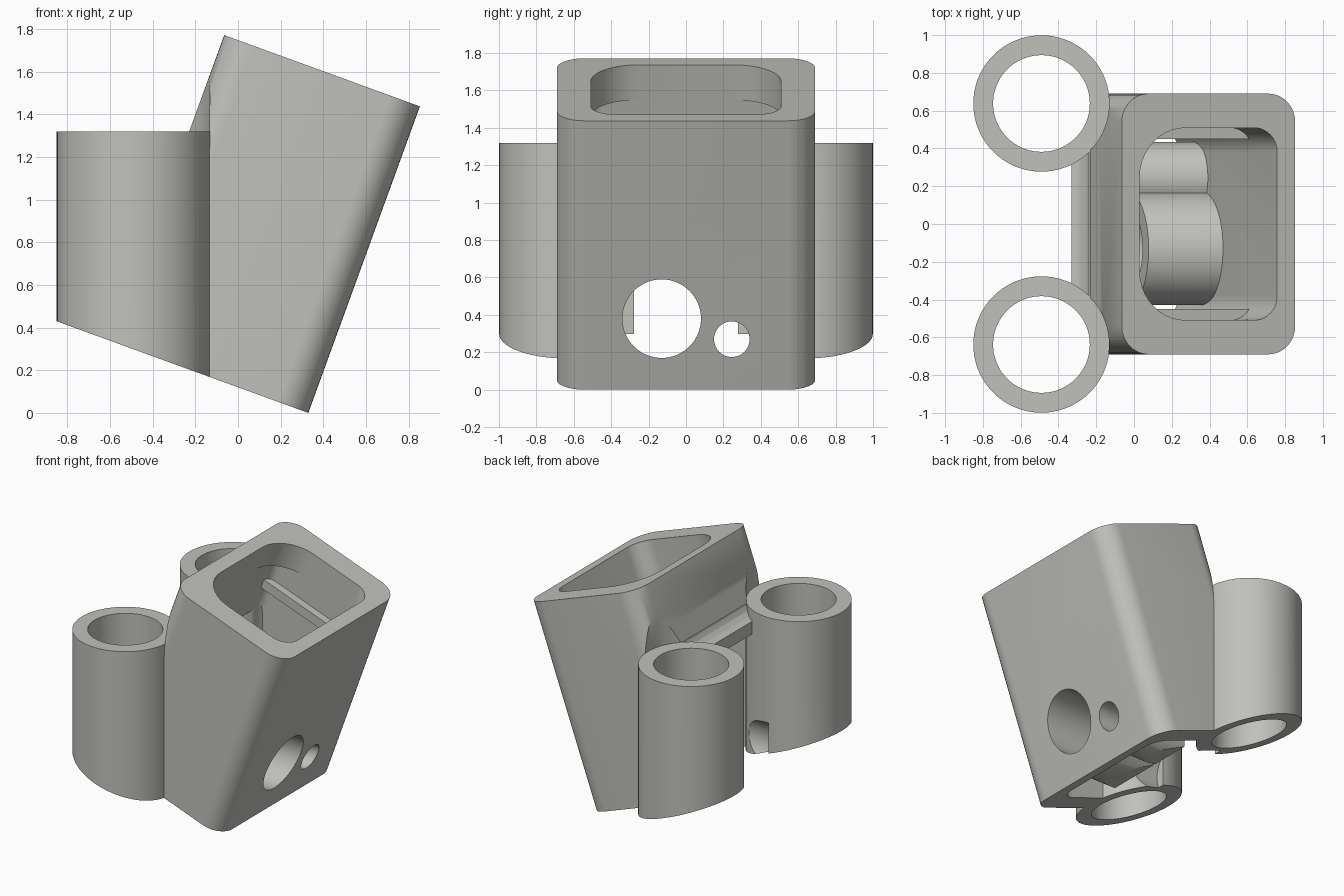
import bpy, bmesh, math
from mathutils import Matrix

if "Cube" in bpy.data.objects:
    bpy.data.objects.remove(bpy.data.objects["Cube"])

TILT = Matrix.Translation((0.33, 0, 0)) @ Matrix.Rotation(math.radians(20), 4, 'Y')

grey = bpy.data.materials.new("warm_grey")
grey.diffuse_color = (0.53, 0.53, 0.50, 1)
grey.use_nodes = True
grey.node_tree.nodes["Principled BSDF"].inputs["Base Color"].default_value = grey.diffuse_color


def prism(name, pts, z0, z1, matrix=Matrix()):
    """Extrude a counter-clockwise outline from z0 to z1."""
    bm = bmesh.new()
    low = [bm.verts.new((x, y, z0)) for x, y in pts]
    high = [bm.verts.new((x, y, z1)) for x, y in pts]
    n = len(pts)
    bm.faces.new(low[::-1])
    bm.faces.new(high)
    for i in range(n):
        j = (i + 1) % n
        bm.faces.new((low[i], low[j], high[j], high[i]))
    bmesh.ops.transform(bm, matrix=matrix, verts=bm.verts)
    bmesh.ops.recalc_face_normals(bm, faces=bm.faces)
    mesh = bpy.data.meshes.new(name)
    bm.to_mesh(mesh)
    bm.free()
    mesh.materials.append(grey)
    ob = bpy.data.objects.new(name, mesh)
    bpy.context.collection.objects.link(ob)
    return ob


def rounded(x0, x1, h, r_left, r_right, seg=10):
    """Rectangle x0..x1 by -h..h with its own corner radius on each side."""
    pts = []
    for cx, cy, r, start in ((x1 - r_right, h - r_right, r_right, 0),
                             (x0 + r_left, h - r_left, r_left, 90),
                             (x0 + r_left, r_left - h, r_left, 180),
                             (x1 - r_right, r_right - h, r_right, 270)):
        for i in range(seg + 1):
            a = math.radians(start + 90 * i / seg)
            pts.append((cx + r * math.cos(a), cy + r * math.sin(a)))
    return pts


def circle(r, n=72):
    return [(r * math.cos(2 * math.pi * i / n), r * math.sin(2 * math.pi * i / n))
            for i in range(n)]


def rect(x0, x1, y0, y1):
    return [(x0, y0), (x1, y0), (x1, y1), (x0, y1)]


def combine(target, other, op):
    mod = target.modifiers.new(op, 'BOOLEAN')
    mod.operation = op
    mod.solver = 'EXACT'
    mod.object = other
    bpy.context.view_layer.objects.active = target
    bpy.ops.object.modifier_apply(modifier=mod.name)
    bpy.data.objects.remove(other, do_unlink=True)


def along_x(x, y, z):
    return Matrix.Translation((x, y, z)) @ Matrix.Rotation(math.pi / 2, 4, 'Y')


# Tilted housing with an open well
body = prism("holder_body", rounded(-0.977, 0, 0.69, 0.15, 0.15), 0, 1.53, TILT)
combine(body, prism("well", rounded(-0.877, -0.1, 0.51, 0.06, 0.13), -0.2, 1.33, TILT),
        'DIFFERENCE')
combine(body, prism("mouth", rounded(-0.876, -0.101, 0.509, 0.26, 0.129), 1.2, 1.7, TILT),
        'DIFFERENCE')

# Open lower back
combine(body, prism("back_opening", rect(-1.2, -0.12, -0.5, 0.5), -0.5, 1.13),
        'DIFFERENCE')

# Rails on the inner side walls
for s in (-1, 1):
    y0, y1 = sorted((s * 0.45, s * 0.56))
    combine(body, prism("rail", rect(-0.93, -0.05, y0, y1), 1.08, 1.15, TILT), 'UNION')

# Lip across the back, between the tubes
lip = [(-0.33, 1.14), (-0.19, 1.14), (-0.15, 1.32), (-0.237, 1.315),
       (-0.255, 1.275), (-0.285, 1.25), (-0.33, 1.235)]
combine(body, prism("lip", lip, -0.4, 0.4, Matrix.Rotation(math.pi / 2, 4, 'X')), 'UNION')

# Horizontal bosses, trimmed to the tilt of the housing
HOLES = ((-0.13, 0.38, 0.21, 0.30), (0.245, 0.27, 0.095, 0.19))
for y, z, _, r in HOLES:
    boss = prism("boss", circle(r), -0.6, 0.9, along_x(0, y, z))
    combine(boss, prism("trim", rect(-0.47, -0.05, -0.6, 0.6), 0.0, 1.2, TILT), 'INTERSECT')
    combine(body, boss, 'UNION')

# Upright tubes, with clearance through the housing
for s in (-1, 1):
    place = Matrix.Translation((-0.49, s * 0.638, 0))
    combine(body, prism("clearance", circle(0.358), -0.3, 2.2, place), 'DIFFERENCE')
    tube = prism("tube", circle(0.361), -0.1, 1.32, place)
    combine(tube, prism("floor_cut", rect(-2, 1, -2, 2), -1, 0, TILT), 'DIFFERENCE')
    combine(body, tube, 'UNION')
    combine(body, prism("bore", circle(0.256), -0.3, 2.2, place), 'DIFFERENCE')

# Round holes through the front wall, bosses and tube edges
for y, z, r, _ in HOLES:
    combine(body, prism("hole", circle(r), 0, 1.6, along_x(-0.49, y, z)), 'DIFFERENCE')

bpy.ops.object.select_all(action='DESELECT')
body.select_set(True)
bpy.context.view_layer.objects.active = body
bpy.ops.object.shade_smooth_by_angle(angle=math.radians(30))
